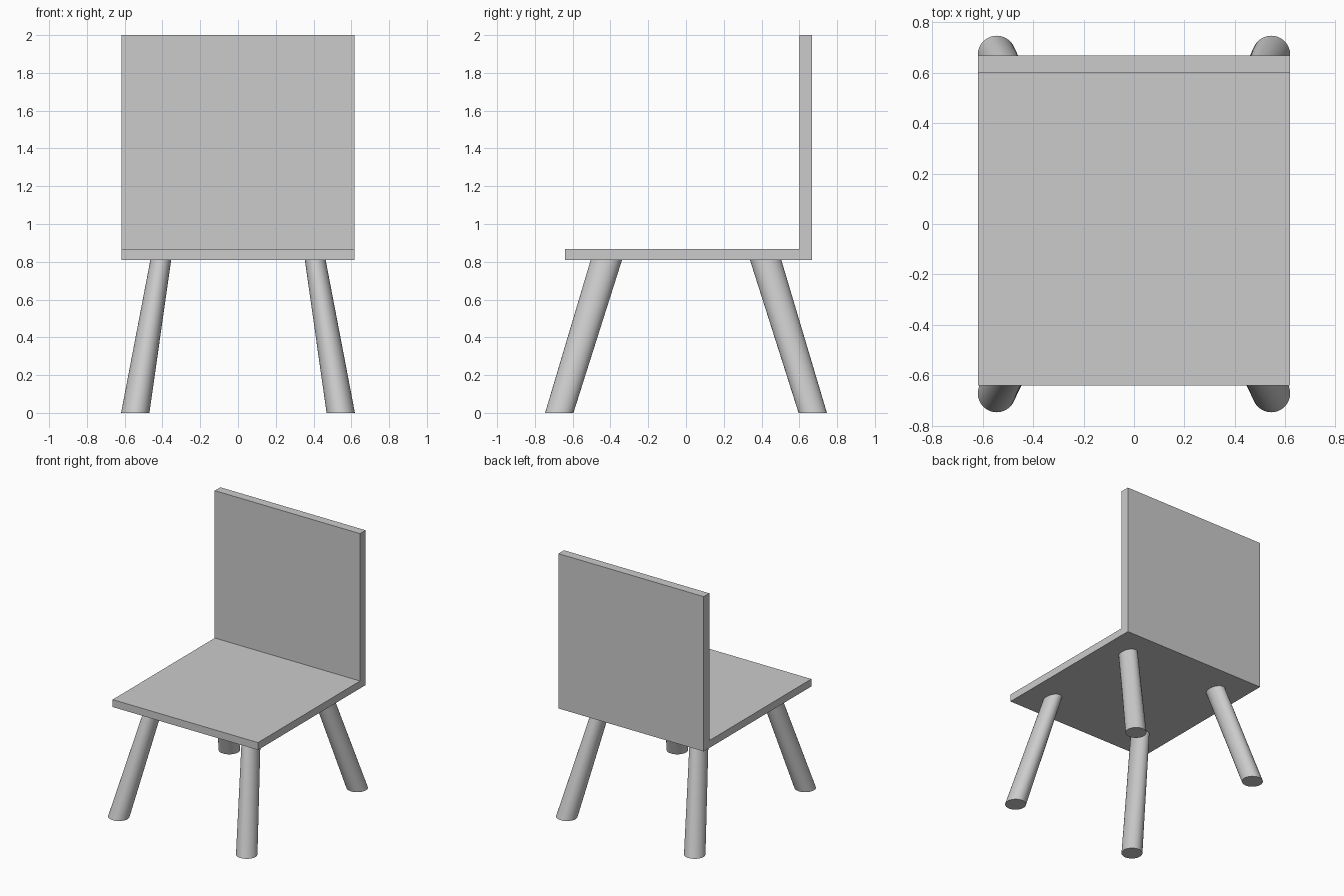
import bpy, bmesh, math
from mathutils import Vector

cube = bpy.data.objects.get("Cube")
if cube:
    bpy.data.objects.remove(cube, do_unlink=True)

# Single grey finish
grey = bpy.data.materials.new("light grey")
grey.use_nodes = True
color = (0.6, 0.6, 0.6, 1)
grey.diffuse_color = color
grey.node_tree.nodes["Principled BSDF"].inputs["Base Color"].default_value = color


def add_object(name, bm):
    bmesh.ops.recalc_face_normals(bm, faces=bm.faces)
    mesh = bpy.data.meshes.new(name)
    bm.to_mesh(mesh)
    bm.free()
    mesh.materials.append(grey)
    obj = bpy.data.objects.new(name, mesh)
    bpy.context.collection.objects.link(obj)
    return obj


# Seat and backrest: one L profile (y, z) extruded across the width
half_width = 0.618
profile = [(-0.64, 0.81), (0.668, 0.81), (0.668, 2), (0.6, 2), (0.6, 0.867), (-0.64, 0.867)]
bm = bmesh.new()
side = bm.faces.new([bm.verts.new((-half_width, y, z)) for y, z in profile])
sweep = bmesh.ops.extrude_face_region(bm, geom=[side])
moved = [v for v in sweep["geom"] if isinstance(v, bmesh.types.BMVert)]
bmesh.ops.translate(bm, verts=moved, vec=(2 * half_width, 0, 0))
add_object("seat_and_backrest", bm)


# Splayed legs: round foot lofted to an oval top under the seat
def add_leg(name, sx, sy, sides=48):
    bm = bmesh.new()
    rings = []
    for cx, cy, z, rx, ry in [(0.544, 0.671, 0, 0.075, 0.075),
                              (0.408, 0.42, 0.815, 0.055, 0.083)]:
        ring = []
        for i in range(sides):
            a = math.tau * i / sides
            center = Vector((sx * cx, sy * cy, z))
            ring.append(bm.verts.new(center + Vector((rx * math.cos(a), ry * math.sin(a), 0))))
        rings.append(ring)
        bm.faces.new(ring)
    foot, top = rings
    for i in range(sides):
        j = (i + 1) % sides
        bm.faces.new((foot[i], foot[j], top[j], top[i]))
    obj = add_object(name, bm)
    bpy.ops.object.select_all(action="DESELECT")
    obj.select_set(True)
    bpy.context.view_layer.objects.active = obj
    bpy.ops.object.shade_smooth_by_angle(angle=math.radians(40))


for end, sy in (("front", -1), ("back", 1)):
    for hand, sx in (("left", 1), ("right", -1)):
        add_leg(f"{end}_{hand}_leg", sx, sy)
